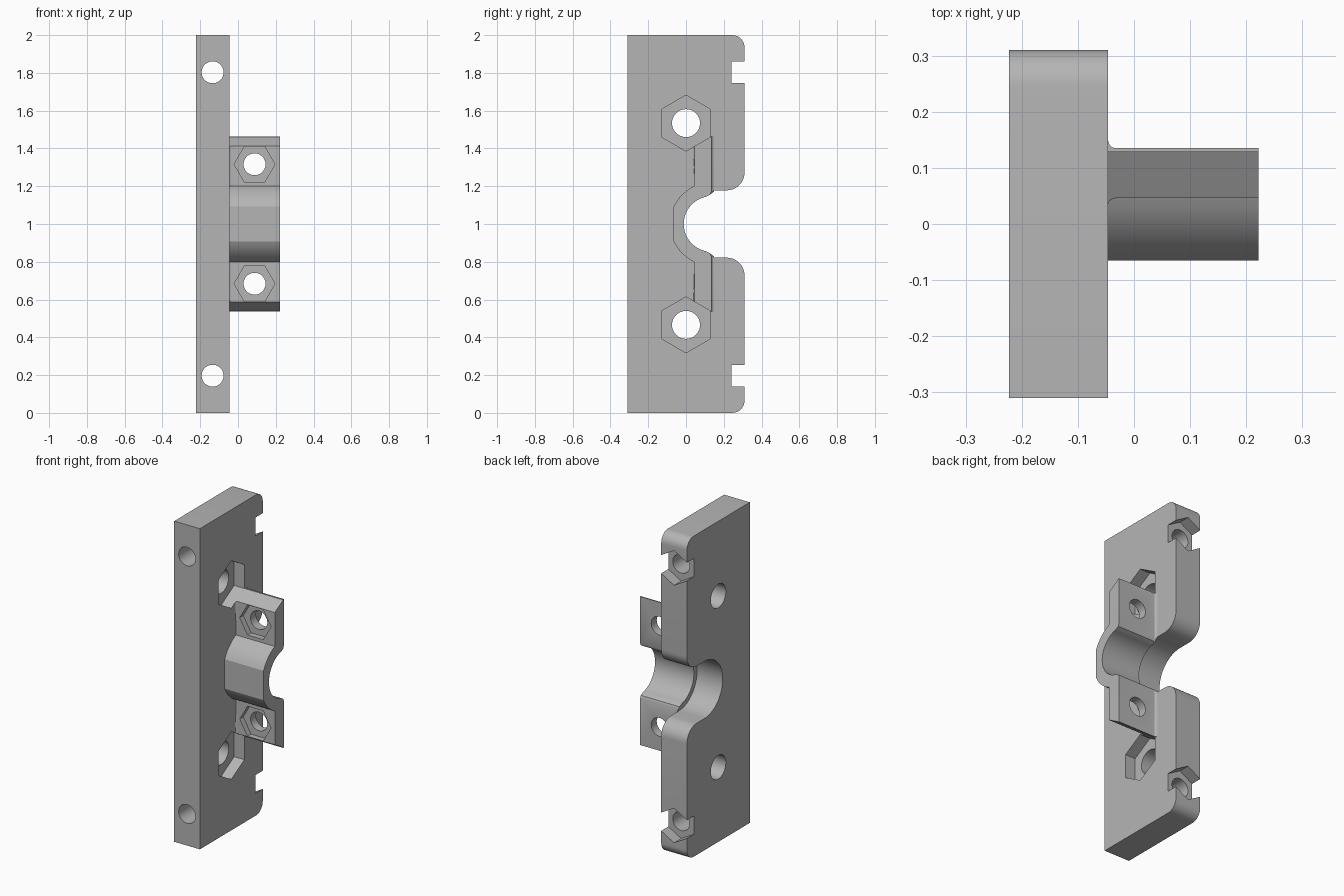
import bpy
import bmesh
from math import cos, sin, acos, radians, degrees, pi

cube = bpy.data.objects.get("Cube")
if cube:
    bpy.data.objects.remove(cube)

grey = bpy.data.materials.new("light grey")
grey.use_nodes = True
colour = (0.46, 0.46, 0.46, 1)
grey.diffuse_color = colour
grey.node_tree.nodes["Principled BSDF"].inputs["Base Color"].default_value = colour

# Main dimensions
PLATE_X0, PLATE_X1, CLAMP_X1 = -0.223, -0.046, 0.222
PLATE_MID = (PLATE_X0 + PLATE_X1) / 2
HALF_Y = 0.31
FRONT, BACK = 0.046, 0.135      # clamp flange faces, bore axis lies on the back face
BORE, SHELL, SLOT = 0.147, 0.22, 0.178
SHELL_FLAT = -0.065
FILLET = 0.014


def arc(cy, cz, r, a0, a1, n):
    steps = [radians(a0 + (a1 - a0) * i / n) for i in range(n + 1)]
    return [(cy + r * cos(a), cz + r * sin(a)) for a in steps]


def loft(name, sections):
    """Skin matching (y, z) sections, each at its own x."""
    bm = bmesh.new()
    rings = [[bm.verts.new((x, y, z)) for y, z in pts] for x, pts in sections]
    n = len(rings[0])
    for a, b in zip(rings, rings[1:]):
        for i in range(n):
            j = (i + 1) % n
            bm.faces.new((a[i], a[j], b[j], b[i]))
    bm.faces.new(rings[0])
    bm.faces.new(rings[-1])
    bmesh.ops.recalc_face_normals(bm, faces=bm.faces)
    mesh = bpy.data.meshes.new(name)
    bm.to_mesh(mesh)
    bm.free()
    mesh.materials.append(grey)
    obj = bpy.data.objects.new(name, mesh)
    bpy.context.collection.objects.link(obj)
    return obj


def prism(axis, centre, r, start, end, sides, turn=0):
    """Cutter along x (centre is y, z) or along y (centre is x, z)."""
    step = 360 / sides
    pts = arc(centre[0], centre[1], r, turn, turn + 360 - step, sides - 1)
    obj = loft("cutter", [(start, pts), (end, pts)])
    if axis == "y":
        for v in obj.data.vertices:
            x, y, z = v.co
            v.co = (y, x, z)
        obj.data.flip_normals()
    obj.hide_render = True
    return obj


def cut(obj, cutters):
    for c in cutters:
        mod = obj.modifiers.new("cut", "BOOLEAN")
        mod.operation = "DIFFERENCE"
        mod.solver = "EXACT"
        mod.object = c
    deps = bpy.context.evaluated_depsgraph_get()
    mesh = bpy.data.meshes.new_from_object(obj.evaluated_get(deps))
    obj.modifiers.clear()
    obj.data = mesh


# Plate with rounded back corners and a round-ended slot
lower = [(-HALF_Y, 0)]
lower += arc(HALF_Y - 0.065, 0.065, 0.065, -90, 0, 8)
lower += arc(HALF_Y - 0.095, 1 - SLOT - 0.095, 0.095, 0, 90, 10)
upper = [(y, 2 - z) for y, z in reversed(lower)]
outline = lower + arc(BACK, 1, SLOT, 270, 90, 32) + upper
plate = loft("plate", [(PLATE_X0, outline), (PLATE_X1, outline)])


# Half-round clamp with two flanges, flared where it meets the plate
def clamp_outline(flare):
    edge = [(BACK + flare, 1.463), (BACK + flare, 1.172), (BACK - 0.007, 1.156)]
    inner = edge + arc(BACK, 1, BORE, 101, 259, 32)
    inner += [(y, 2 - z) for y, z in reversed(edge)]
    a0 = degrees(acos((FRONT - BACK) / SHELL))
    a1 = degrees(acos((SHELL_FLAT - BACK) / SHELL))
    side = [(FRONT - flare, 1.463)] + arc(BACK, 1, SHELL, a0, a1, 8)
    return inner + [(y, 2 - z) for y, z in side] + side[::-1]


sections = []
for i in range(6):
    a = i / 5 * pi / 2
    sections.append((PLATE_X1 + FILLET * (1 - cos(a)),
                     clamp_outline(FILLET * (1 - sin(a)))))
sections.append((CLAMP_X1, clamp_outline(0)))
clamp = loft("clamp", sections)

# Holes and nut pockets, the same above and below the middle
plate_cuts, clamp_cuts = [], []
for s in (1, -1):
    mount = (0, 1 + s * 0.534)
    edge_hole = (PLATE_MID, 1 + s * 0.803)
    flange_hole = (0.0875, 1 + s * 0.316)
    big_hex = prism("x", mount, 0.148, PLATE_X1 - 0.07, 0.4, 6, 30)
    plate_cuts += [
        big_hex,
        prism("x", mount, 0.074, -0.4, 0.1, 40),
        prism("y", edge_hole, 0.058, -0.5, 0.5, 36),
        prism("y", edge_hole, 0.108, 0.24, 0.5, 6, 30),
    ]
    clamp_cuts += [
        big_hex,
        prism("y", flange_hole, 0.058, -0.2, 0.3, 36),
        prism("y", flange_hole, 0.108, -0.2, FRONT + 0.035, 6),
    ]
cut(plate, plate_cuts)
cut(clamp, clamp_cuts)
for c in set(plate_cuts + clamp_cuts):
    bpy.data.objects.remove(c)

# Smooth the round surfaces, keep the edges crisp
bpy.ops.object.select_all(action="DESELECT")
for obj in (plate, clamp):
    obj.select_set(True)
    bpy.context.view_layer.objects.active = obj
bpy.ops.object.shade_smooth_by_angle(angle=radians(25))
